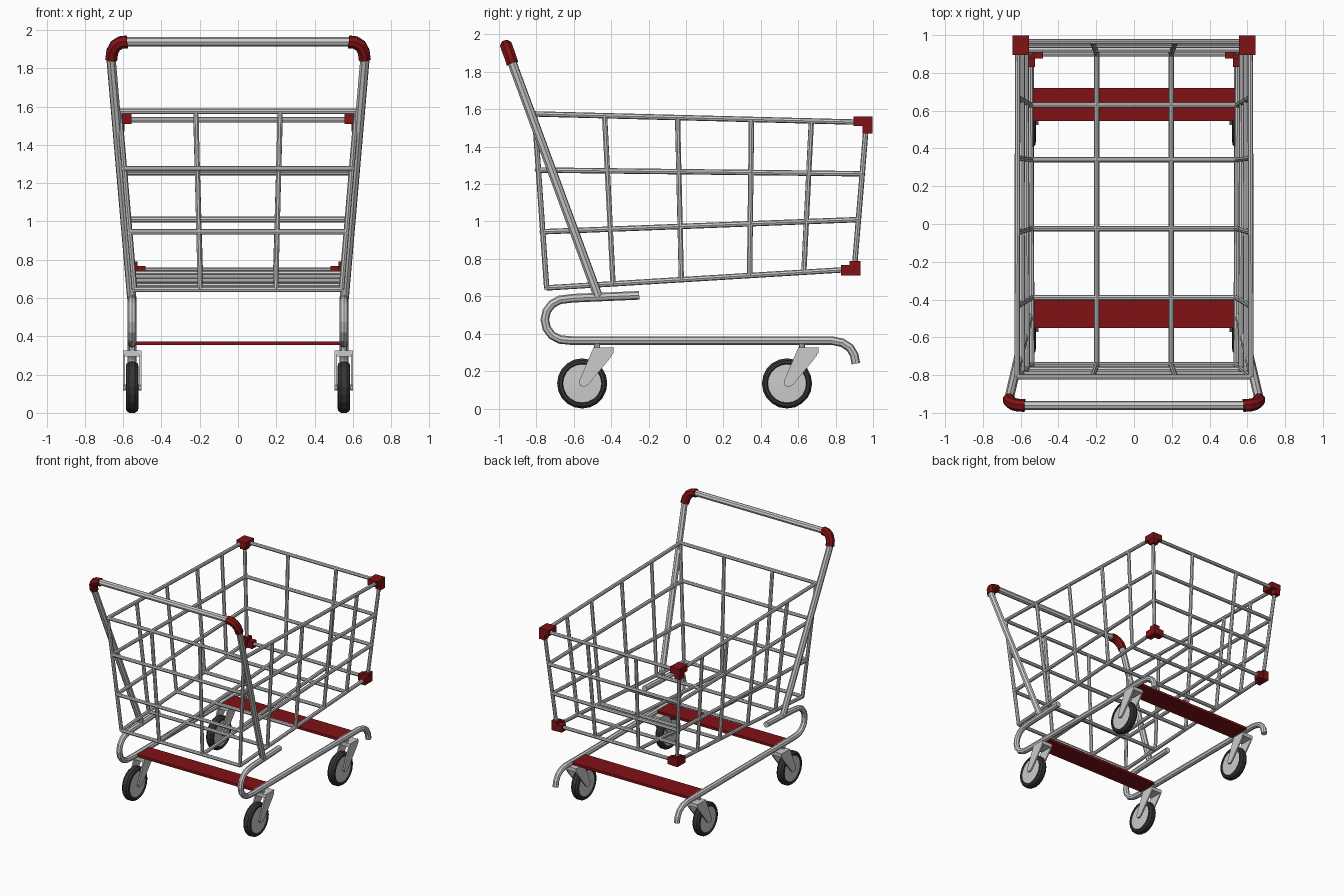
import bpy, bmesh
from math import sin, cos, pi, radians
from mathutils import Matrix, Vector

if "Cube" in bpy.data.objects:
    bpy.data.objects.remove(bpy.data.objects["Cube"])


def material(name, rgb):
    m = bpy.data.materials.new(name)
    m.diffuse_color = (*rgb, 1)
    m.use_nodes = True
    m.node_tree.nodes["Principled BSDF"].inputs["Base Color"].default_value = m.diffuse_color
    return m


RED = material("red_plastic", (0.22, 0.006, 0.008))
RUBBER = material("dark_rubber", (0.035, 0.035, 0.035))
METAL = None


def tubes(name, paths, r, mat=METAL, res=2):
    """One mesh object made of round tubes along several point paths."""
    cu = bpy.data.curves.new(name, 'CURVE')
    cu.dimensions = '3D'
    cu.bevel_depth, cu.bevel_resolution, cu.use_fill_caps = r, res, True
    for path in paths:
        sp = cu.splines.new('POLY')
        sp.points.add(len(path) - 1)
        for p, co in zip(sp.points, path):
            p.co = (*co, 1)
        sp.use_smooth = False
    ob = bpy.data.objects.new(name, cu)
    bpy.context.collection.objects.link(ob)
    if mat:
        cu.materials.append(mat)
    bpy.ops.object.select_all(action='DESELECT')
    ob.select_set(True)
    bpy.context.view_layer.objects.active = ob
    bpy.ops.object.convert(target='MESH')
    return bpy.context.object


def mesh(name, bm, mat=METAL):
    bmesh.ops.recalc_face_normals(bm, faces=bm.faces)
    me = bpy.data.meshes.new(name)
    bm.to_mesh(me)
    bm.free()
    if mat:
        me.materials.append(mat)
    ob = bpy.data.objects.new(name, me)
    bpy.context.collection.objects.link(ob)
    return ob


def add_box(bm, lo, hi):
    lo, hi = Vector(lo), Vector(hi)
    m = Matrix.Translation((lo + hi) / 2) @ Matrix.Diagonal((*(abs(a - b) for a, b in zip(hi, lo)), 1))
    bmesh.ops.create_cube(bm, size=1, matrix=m)


def add_plate(bm, outline, x0, x1):
    """Extrude a y-z outline from x0 to x1."""
    f = bm.faces.new([bm.verts.new((x0, y, z)) for y, z in outline])
    ext = bmesh.ops.extrude_face_region(bm, geom=[f])
    bmesh.ops.translate(bm, verts=[v for v in ext['geom'] if isinstance(v, bmesh.types.BMVert)],
                        vec=(x1 - x0, 0, 0))


def lathe(name, profile, centre, mat=METAL, steps=20):
    """Spin an (x, radius) profile about the x axis."""
    bm = bmesh.new()
    vs = [bm.verts.new((x, 0, r)) for x, r in profile]
    es = [bm.edges.new(p) for p in zip(vs, vs[1:])]
    bmesh.ops.spin(bm, geom=vs + es, cent=(0, 0, 0), axis=(1, 0, 0), angle=2 * pi, steps=steps)
    bmesh.ops.remove_doubles(bm, verts=bm.verts, dist=1e-4)
    bmesh.ops.translate(bm, verts=bm.verts, vec=centre)
    return mesh(name, bm, mat)


# Basket: side wires (y, z at front / back) and uprights (y, z at top / bottom)
rails = [((-0.81, 1.575), (0.965, 1.53)), ((-0.795, 1.275), (0.945, 1.255)),
         ((-0.77, 0.945), (0.922, 1.01)), ((-0.745, 0.645), (0.9, 0.745))]
uprights = [((-0.435, 1.563), (-0.39, 0.665)), ((-0.045, 1.553), (-0.025, 0.69)),
            ((0.35, 1.543), (0.34, 0.711)), ((0.67, 1.535), (0.63, 0.728))]


def side_x(z):
    return 0.545 + (z - 0.7) * 0.085


def on_side(s, p):
    return (s * side_x(p[1]), *p)


wires = []
for s in (-1, 1):
    for a, b in rails:
        wires.append([on_side(s, a), on_side(s, b)])
    for a, b in uprights:
        wires.append([on_side(s, a), on_side(s, b)])
    for i in (0, 1):  # corner uprights, end panel uprights
        wires.append([on_side(s, rails[0][i]), on_side(s, rails[3][i])])
        wires.append([(s * 0.22, *rails[0][i]), (s * 0.197, *rails[3][i])])
    wires.append([(s * 0.197, *rails[3][0]), (s * 0.197, *rails[3][1])])
for p in [q for r in rails for q in r] + [u[1] for u in uprights]:  # cross wires
    wires.append([on_side(-1, p), on_side(1, p)])
tubes("basket_wires", wires, 0.0145)

# Handle posts, bar and red corner grips
for s, side in ((-1, "left"), (1, "right")):
    tubes(f"handle_post_{side}", [[(s * 0.555, -0.47, 0.6), (s * 0.663, -0.93, 1.85)]], 0.025)
    tubes(f"handle_corner_{side}", [[(s * 0.662, -0.928, 1.845), (s * 0.657, -0.941, 1.885),
                                     (s * 0.64, -0.953, 1.917), (s * 0.613, -0.959, 1.934),
                                     (s * 0.578, -0.961, 1.938)]], 0.034, RED)
tubes("handle_bar", [[(-0.6, -0.96, 1.938), (0.6, -0.96, 1.938)]], 0.024)

# Curved base rails
arc = [(-0.645 + 0.11 * cos(radians(a)), 0.475 + 0.11 * sin(radians(a))) for a in range(105, 256, 25)]
path = [(-0.25, 0.605), (-0.6, 0.59)] + arc + [(-0.61, 0.363), (0.78, 0.363), (0.835, 0.352),
                                               (0.877, 0.325), (0.9, 0.285), (0.908, 0.24)]
for s, side in ((-1, "left"), (1, "right")):
    tubes(f"base_rail_{side}", [[(s * 0.553, y, z) for y, z in path]], 0.023)

# Red cross planks
for name, y0, y1 in (("front_plank", -0.55, -0.39), ("rear_plank", 0.545, 0.72)):
    bm = bmesh.new()
    add_box(bm, (-0.54, y0, 0.354), (0.54, y1, 0.374))
    mesh(name, bm, RED)

# Red corner caps on the rear of the basket
for s, side in ((-1, "left"), (1, "right")):
    bm = bmesh.new()
    add_box(bm, (s * 0.555, 0.895, 1.51), (s * 0.642, 0.998, 1.56))
    add_box(bm, (s * 0.592, 0.943, 1.47), (s * 0.64, 0.997, 1.53))
    mesh(f"upper_corner_cap_{side}", bm, RED)
    bm = bmesh.new()
    add_box(bm, (s * 0.482, 0.875, 0.712), (s * 0.575, 0.928, 0.768))
    add_box(bm, (s * 0.525, 0.83, 0.712), (s * 0.575, 0.928, 0.768))
    add_box(bm, (s * 0.525, 0.875, 0.712), (s * 0.575, 0.932, 0.79))
    mesh(f"lower_corner_cap_{side}", bm, RED)

# Castors: tyre, hub, fork and stem
tyre = [(-0.022, 0.1), (-0.033, 0.108), (-0.03, 0.123), (-0.015, 0.134),
        (0.015, 0.134), (0.03, 0.123), (0.033, 0.108), (0.022, 0.1)]
hub = [(-0.03, 0), (-0.026, 0.106), (0.026, 0.106), (0.03, 0)]
fork = [(-0.02, 0.325), (0.09, 0.325), (0.078, 0.28), (-0.045, 0.13), (-0.065, 0.117),
        (-0.09, 0.12), (-0.097, 0.145)]
for s, side in ((-1, "left"), (1, "right")):
    for end, y in (("front", -0.475), ("rear", 0.62)):
        x, tag = s * 0.553, f"{end}_{side}"
        axle = (x, y - 0.08, 0.134)
        lathe(f"tyre_{tag}", tyre, axle, RUBBER)
        lathe(f"hub_{tag}", hub, axle)
        bm = bmesh.new()
        for k in (-1, 1):
            add_plate(bm, [(y + a, b) for a, b in fork], x + k * 0.037, x + k * 0.048)
        add_box(bm, (x - 0.048, y - 0.02, 0.295), (x + 0.048, y + 0.088, 0.325))
        mesh(f"fork_{tag}", bm)
        tubes(f"stem_{tag}", [[(x, y, 0.31), (x, y, 0.365)]], 0.016)
        tubes(f"axle_{tag}", [[(x - 0.046, *axle[1:]), (x + 0.046, *axle[1:])]], 0.014)
